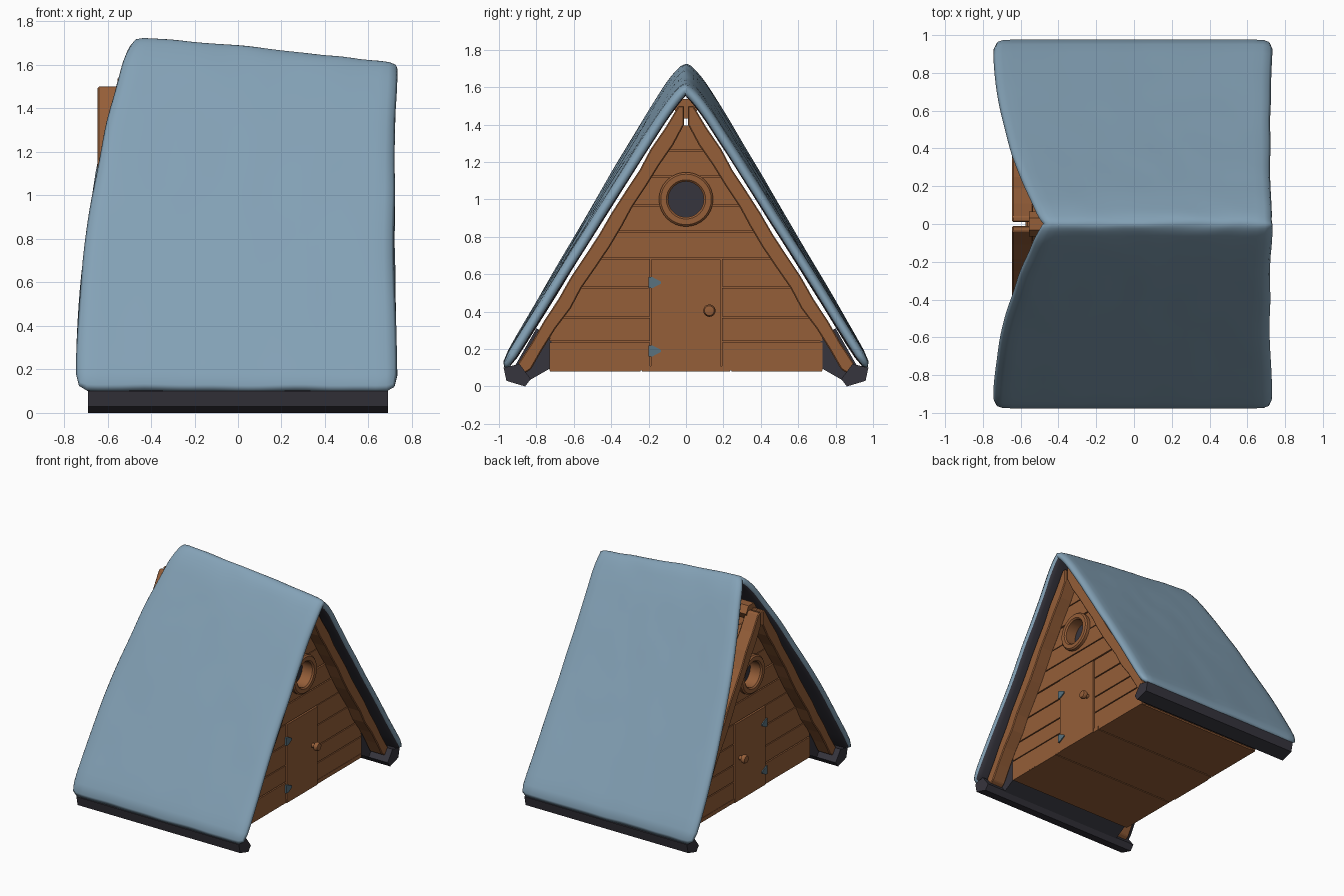
import bpy, bmesh, math, random
from math import sin, cos, pi, sqrt

random.seed(4)
if "Cube" in bpy.data.objects:
    bpy.data.objects.remove(bpy.data.objects["Cube"])


def material(name, rgb):
    m = bpy.data.materials.new(name)
    m.use_nodes = True
    m.diffuse_color = (*rgb, 1)
    m.node_tree.nodes["Principled BSDF"].inputs["Base Color"].default_value = (*rgb, 1)
    return m


BLUE = material("roof blue", (0.23, 0.36, 0.47))
WOOD = material("warm wood", (0.30, 0.112, 0.040))
DARK = material("dark slate", (0.037, 0.035, 0.047))
METAL = material("hinge metal", (0.10, 0.17, 0.21))


def finish(name, bm, mats, mirror="", smooth=False):
    bmesh.ops.remove_doubles(bm, verts=bm.verts, dist=0.0001)
    bmesh.ops.recalc_face_normals(bm, faces=bm.faces)
    for f in bm.faces:
        f.smooth = smooth
    mesh = bpy.data.meshes.new(name)
    bm.to_mesh(mesh)
    bm.free()
    ob = bpy.data.objects.new(name, mesh)
    bpy.context.collection.objects.link(ob)
    for m in mats:
        mesh.materials.append(m)
    if mirror:
        mod = ob.modifiers.new("Mirror", 'MIRROR')
        mod.use_axis = ["X" in mirror, "Y" in mirror, False]
        mod.use_mirror_merge = False
    return ob


def add_prism(bm, pts, x0, x1):
    """Extrude a (y, z) outline along x."""
    a = [bm.verts.new((x0, y, z)) for y, z in pts]
    b = [bm.verts.new((x1, y, z)) for y, z in pts]
    bm.faces.new(a)
    bm.faces.new(b[::-1])
    for i in range(len(pts)):
        j = (i + 1) % len(pts)
        bm.faces.new((a[i], b[i], b[j], a[j]))


def prism(name, pts, x0, x1, mat, mirror=""):
    bm = bmesh.new()
    add_prism(bm, pts, x0, x1)
    return finish(name, bm, [mat], mirror)


def rect(y0, y1, z0, z1):
    return [(y0, z0), (y1, z0), (y1, z1), (y0, z1)]


def lathe(name, profile, y, z, mat, mirror="X", closed=False, n=32):
    """Turn a (radius, x) profile about an x-parallel axis."""
    bm = bmesh.new()
    rings = [[bm.verts.new((x, y + r * cos(2 * pi * k / n), z + r * sin(2 * pi * k / n)))
              for k in range(n)] for r, x in profile]
    pairs = list(zip(rings, rings[1:])) + ([(rings[-1], rings[0])] if closed else [])
    for a, b in pairs:
        for k in range(n):
            m = (k + 1) % n
            bm.faces.new((a[k], a[m], b[m], b[k]))
    bmesh.ops.dissolve_degenerate(bm, edges=bm.edges, dist=0.00001)
    ob = finish(name, bm, [mat], mirror, smooth=True)
    ob.data.set_sharp_from_angle(angle=math.radians(40))
    return ob


# Roof: one sagging sheet bent over the ridge, dark underneath
def roof_z(x, y):
    ridge = 1.69 - 0.095 * x - 0.02 * x * x
    c = 0.06
    return ridge - (ridge - 0.11) / (sqrt(1 + c * c) - c) * (sqrt(y * y + c * c) - c)


bm = bmesh.new()
NX, NY = 14, 30
grid = []
for i in range(NX + 1):
    row = []
    for j in range(NY + 1):
        s = 2 * j / NY - 1
        y = math.copysign(abs(s) ** 1.4, s)
        u = i / NX
        t = 1 - abs(y)
        left = -0.75 + 0.275 * t ** 2
        right = 0.725 + 0.015 * (2 * t - 1) ** 2
        x = left + (right - left) * u
        z = roof_z(x, y) + random.uniform(-0.006, 0.006)
        row.append(bm.verts.new((x + random.uniform(-0.004, 0.004), y, z)))
    grid.append(row)
for i in range(NX):
    for j in range(NY):
        bm.faces.new((grid[i][j], grid[i + 1][j], grid[i + 1][j + 1], grid[i][j + 1]))
roof = finish("roof", bm, [BLUE, DARK], smooth=True)
if sum(p.normal.z for p in roof.data.polygons) < 0:
    roof.data.flip_normals()
solid = roof.modifiers.new("Thickness", 'SOLIDIFY')
solid.thickness = 0.06
solid.offset = -1
solid.material_offset = 1
sub = roof.modifiers.new("Soften", 'SUBSURF')
sub.levels = sub.render_levels = 1

# Dark lining along the eaves
prism("eave_lip", [(0.975, 0.10), (0.96, 0.03), (0.86, 0.0), (0.83, 0.04), (0.89, 0.12)],
      -0.69, 0.69, DARK, "Y")
prism("eave_lining", [(0.72, 0.27), (0.72, 0.10), (0.86, 0.02), (0.92, 0.10), (0.80, 0.31)],
      -0.53, 0.53, DARK, "Y")


# Cabin body behind the planks
def half_width(z):
    return min(0.73, (1.5 - z) / 1.6)


WALL = 0.54
outline = [(half_width(z), z) for z in (0.092, 0.332, 1.39)]
outline += [(-y, z) for y, z in outline[::-1]]
core = prism("wall_core", outline, 0, WALL - 0.012, WOOD, "X")

# Gable planks, split around the door
GAP = 0.004
rows = [0.08, 0.24, 0.37, 0.53, 0.685, 0.83, 0.97, 1.12, 1.26, 1.40]
bm = bmesh.new()
for z0, z1 in zip(rows, rows[1:]):
    a, b = z0 + GAP, z1 - GAP
    wa, wb = half_width(a), half_width(b)
    if z1 < 0.7:
        for s in (-1, 1):
            add_prism(bm, [(s * 0.193, a), (s * wa, a), (s * wb, b), (s * 0.193, b)],
                      0.50, WALL + random.uniform(-0.003, 0.003))
    else:
        add_prism(bm, [(-wa, a), (wa, a), (wb, b), (-wb, b)],
                  0.50, WALL + random.uniform(-0.003, 0.003))
planks = finish("gable_planks", bm, [WOOD], "X")

# Floor boards
bm = bmesh.new()
for y0, y1 in ((-0.73, -0.24), (-0.24, 0.24), (0.24, 0.73)):
    add_prism(bm, rect(y0 + GAP, y1 - GAP, 0.08, 0.11), -WALL, WALL)
finish("floor_boards", bm, [WOOD])

# Round window: hole, frame and pane
WZ = 1.0
cutter = lathe("window_cutter", [(0, 0.45), (0.11, 0.45), (0.11, 0.7), (0, 0.7)],
               0, WZ, WOOD, mirror="")
cutter.hide_render = True
cutter.hide_viewport = True
cutter.display_type = 'WIRE'
for ob in (core, planks):
    cut = ob.modifiers.new("Window", 'BOOLEAN')
    cut.operation = 'DIFFERENCE'
    cut.object = cutter
    cut.solver = 'EXACT'
    ob.modifiers.move(1, 0)
lathe("window_frame", [(0.095, 0.46), (0.095, 0.565), (0.105, 0.575), (0.135, 0.575),
                       (0.145, 0.565), (0.145, 0.53), (0.112, 0.53), (0.112, 0.46)],
      0, WZ, WOOD, closed=True)
lathe("window_pane", [(0, 0.48), (0.1, 0.48), (0.1, 0.472), (0, 0.472)], 0, WZ, DARK)

# Door, knob and hinges
prism("door", rect(-0.187, 0.185, 0.08, 0.68), 0.50, WALL + 0.006, WOOD, "X")
lathe("door_knob", [(0, 0.53), (0.016, 0.53), (0.016, 0.565), (0.03, 0.573), (0.033, 0.588),
                    (0.026, 0.602), (0, 0.608)], 0.125, 0.405, WOOD, n=20)
for name, z in (("lower_hinge", 0.19), ("upper_hinge", 0.555)):
    prism(name, [(-0.2, z - 0.03), (-0.18, z - 0.03), (-0.135, z - 0.006), (-0.135, z + 0.006),
                 (-0.18, z + 0.03), (-0.2, z + 0.03)], 0.53, WALL + 0.014, METAL, "X")

# Rough-hewn rafters on both gables
steps = [k / 12 for k in range(1, 12)]
outer = [(0.04 + 0.86 * t + random.uniform(-0.006, 0.006), 1.5 - 1.38 * t) for t in steps]
inner = [(0.83 - 0.82 * t + random.uniform(-0.012, 0.006), 0.09 + 1.31 * t) for t in steps]
rafter = prism("rafter", [(0.01, 1.5), (0.04, 1.5), *outer, (0.9, 0.12), (0.865, 0.07),
                          (0.83, 0.09), *inner, (0.01, 1.40)], 0.535, 0.645, WOOD, "XY")
bev = rafter.modifiers.new("Worn edges", 'BEVEL')
bev.width = 0.006

# Ridge beam
hexagon = [(0.065 * cos(k * pi / 3), 1.485 + 0.06 * sin(k * pi / 3)) for k in range(6)]
prism("ridge_beam", hexagon, -0.555, 0.6, WOOD)
